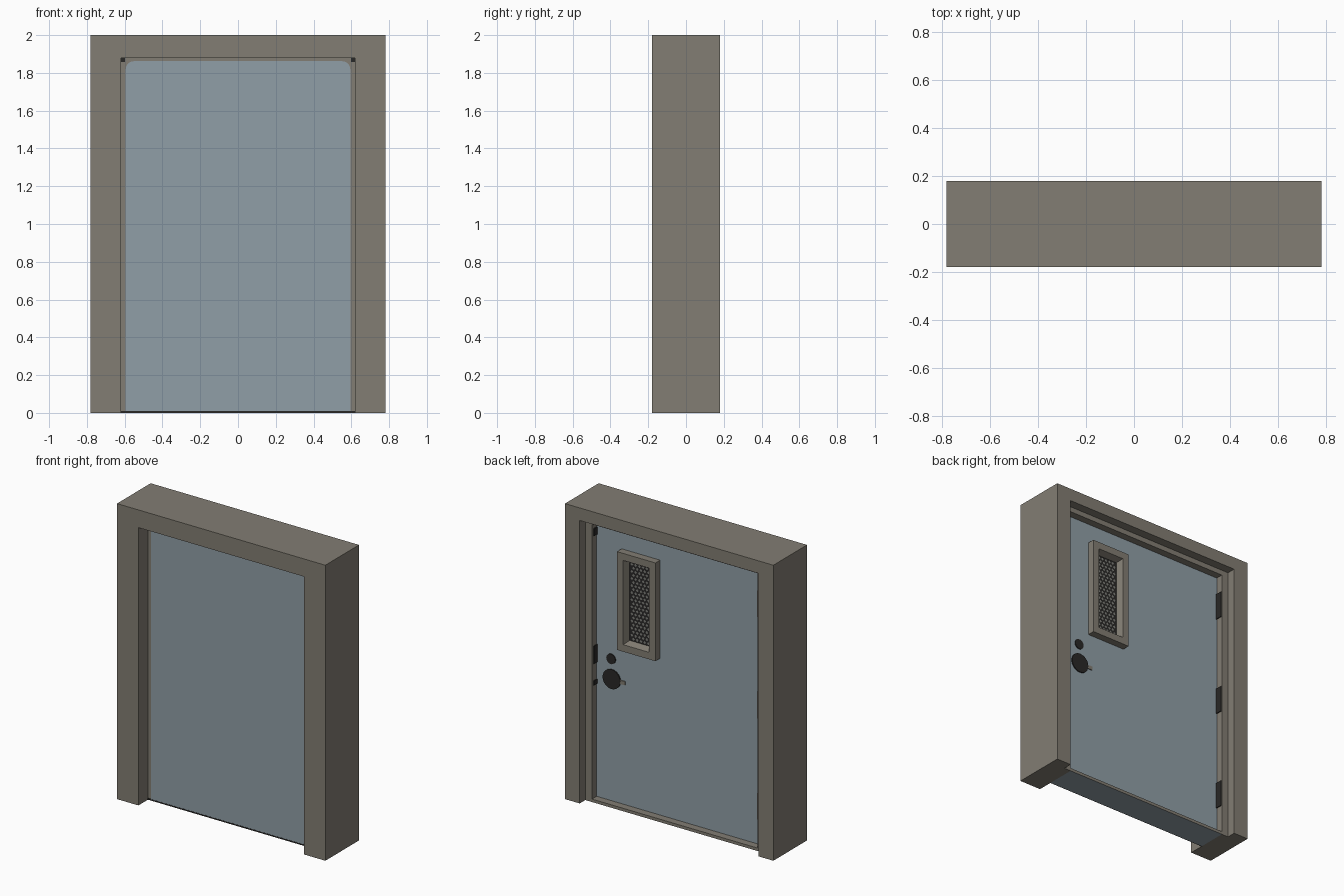
import bpy, bmesh, math

if "Cube" in bpy.data.objects:
    bpy.data.objects.remove(bpy.data.objects["Cube"])


def material(name, rgb):
    m = bpy.data.materials.new(name)
    m.diffuse_color = (*rgb, 1)
    m.use_nodes = True
    m.node_tree.nodes["Principled BSDF"].inputs["Base Color"].default_value = m.diffuse_color
    return m


BEIGE = material("warm_grey_frame", (0.225, 0.206, 0.172))
BLUE = material("pale_blue_paint", (0.28, 0.345, 0.385))
DARK = material("dark_metal", (0.022, 0.021, 0.020))
WIRE = material("grey_wire", (0.21, 0.21, 0.19))


def finish(name, bm, *mats):
    bmesh.ops.recalc_face_normals(bm, faces=bm.faces)
    me = bpy.data.meshes.new(name)
    bm.to_mesh(me)
    bm.free()
    for m in mats:
        me.materials.append(m)
    ob = bpy.data.objects.new(name, me)
    bpy.context.collection.objects.link(ob)
    return ob


def box(name, x, y, z, *mats):
    bm = bmesh.new()
    bmesh.ops.create_cube(bm, size=1)
    for v in bm.verts:
        v.co = [(a + b) / 2 + c * (b - a) for (a, b), c in zip((x, y, z), v.co)]
    return finish(name, bm, *mats)


def sweep(name, rings, closed_path, mat):
    """Join profile rings along a path; cap the ends if the path is open."""
    bm = bmesh.new()
    rs = [[bm.verts.new(p) for p in r] for r in rings]
    n, k = len(rs), len(rs[0])
    for i in range(n if closed_path else n - 1):
        a, b = rs[i], rs[(i + 1) % n]
        for j in range(k):
            q = (j + 1) % k
            bm.faces.new((a[j], a[q], b[q], b[j]))
    if not closed_path:
        bm.faces.new(rs[0])
        bm.faces.new(rs[-1])
    return finish(name, bm, mat)


def plate(name, outline, y0, y1, mat):
    """Extrude an x-z outline between two depths."""
    return sweep(name, [[(x, y, z) for x, z in outline] for y in (y0, y1)], False, mat)


# Surround: stepped profile (half width, top height, depth) swept up, over and down
profile = [(.78, 2, -.18), (.62, 1.88, -.18), (.62, 1.88, .12),
           (.67, 1.915, .12), (.67, 1.915, .18), (.78, 2, .18)]
path = [(-1, 0), (-1, 1), (1, 1), (1, 0)]
sweep("door_surround", [[(sx * x, y, t * z) for x, z, y in profile] for sx, t in path],
      False, BEIGE)

# Door slab: blue, with a frame-coloured front rim
slab = box("door_slab", (-.62, .62), (-.075, .07), (0, 1.88), BLUE, BEIGE)
for f in slab.data.polygons:
    f.material_index = 1 if f.normal.y < -.5 else 0

# Blue front panel with rounded top corners
r, w, top = .045, .595, 1.862
outline = [(-w, .01), (w, .01)]
for cx, start in ((w - r, 0), (r - w, 90)):
    for i in range(6):
        a = math.radians(start + 18 * i)
        outline.append((cx + r * math.cos(a), top - r + r * math.sin(a)))
plate("front_panel", outline, -.079, -.07, BLUE)
box("front_bottom_gap", (-.62, .62), (-.08, -.074), (.001, .01), DARK)
for s in (-1, 1):
    box("front_corner_mark", sorted((s * .597, s * .619)), (-.079, -.074), (1.857, 1.879), DARK)

# Threshold: blue underneath
sill = box("threshold", (-.62, .62), (.07, .12), (0, .02), BEIGE, BLUE)
for f in sill.data.polygons:
    f.material_index = 1 if f.normal.z < -.5 else 0

# Window frame with sloped inner lip
wx, wz = .289, 1.4125
wprof = [(.144, .3325, .068), (.144, .3325, .12), (.097, .285, .12), (.08, .268, .073)]
sweep("window_frame",
      [[(wx + sx * a, y, wz + sz * b) for a, b, y in wprof]
       for sx, sz in ((-1, -1), (1, -1), (1, 1), (-1, 1))], True, BEIGE)
box("window_glass", (wx - .082, wx + .082), (.068, .075), (wz - .27, wz + .27), DARK)

# Wire mesh specks in the glass
bm = bmesh.new()
for row in range(22):
    for col in range(5):
        x = wx - .062 + col * .028 + (row % 2) * .012
        z = wz - .252 + row * .024
        d = .0105
        bm.faces.new([bm.verts.new((x + a * d, .0775, z + b * d))
                      for a, b in ((-1, 0), (0, -1), (1, 0), (0, 1))][::-1])
wire = finish("window_wire", bm, WIRE)
for f in wire.data.polygons:
    if f.normal.y < 0:
        f.flip()


# Lock and handle discs on the back of the door
def disc(name, x, z, rad, y1, mat):
    pts = [(x + rad * math.cos(i * math.tau / 24), z + rad * math.sin(i * math.tau / 24))
           for i in range(24)]
    plate(name, pts, .068, y1, mat)


disc("lock_disc", .51, .98, .034, .076, DARK)
disc("handle_plate", .505, .845, .066, .077, DARK)
box("handle_end", (.405, .45), (.068, .076), (.83, .855), BEIGE)

# Hinges on one jamb, strike plates on the other
for z in (.30, .985, 1.67):
    box("hinge", (-.621, -.614), (.068, .117), (z - .09, z + .09), DARK)
for z, h in ((.99, .06), (.80, .015), (1.82, .025)):
    box("strike_plate", (.614, .621), (.068, .105), (z - h, z + h), DARK)
